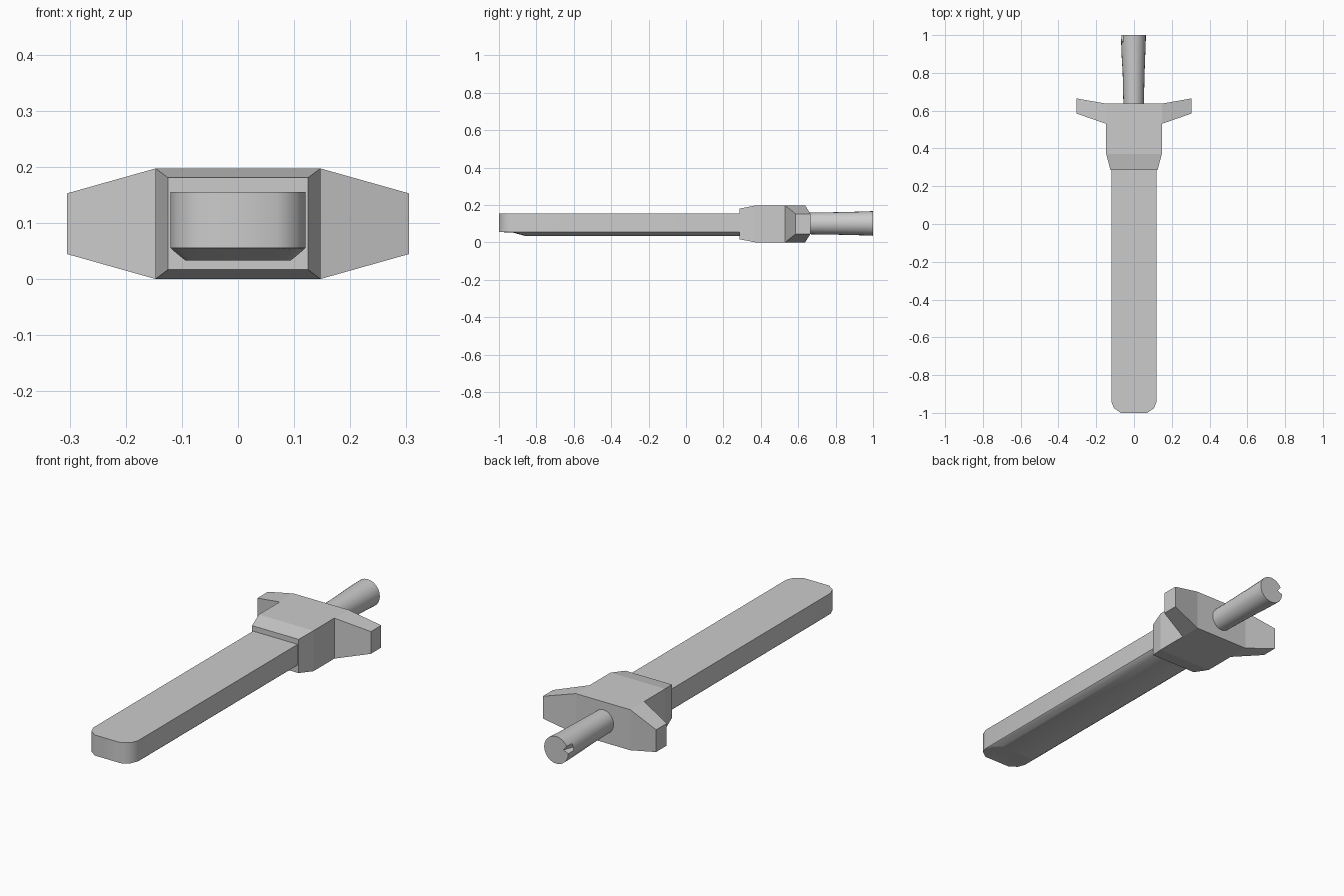
import bpy, bmesh, math

if "Cube" in bpy.data.objects:
    bpy.data.objects.remove(bpy.data.objects["Cube"])


def make_object(name, verts, faces, smooth=None):
    mesh = bpy.data.meshes.new(name)
    bm = bmesh.new()
    vs = [bm.verts.new(v) for v in verts]
    for f in faces:
        bm.faces.new([vs[i] for i in f])
    bmesh.ops.recalc_face_normals(bm, faces=bm.faces)
    bm.to_mesh(mesh)
    bm.free()
    ob = bpy.data.objects.new(name, mesh)
    bpy.context.collection.objects.link(ob)
    if smooth:
        bpy.ops.object.select_all(action='DESELECT')
        ob.select_set(True)
        bpy.context.view_layer.objects.active = ob
        bpy.ops.object.shade_smooth_by_angle(angle=math.radians(smooth))
    return ob


def loft(name, rings, smooth=None):
    """Skin a stack of equal-length closed rings and cap both ends."""
    n = len(rings[0])
    verts = [v for r in rings for v in r]
    faces = [(k*n + i, k*n + (i+1) % n, (k+1)*n + (i+1) % n, (k+1)*n + i)
             for k in range(len(rings) - 1) for i in range(n)]
    faces += [range(n), range((len(rings) - 1)*n, len(rings)*n)]
    return make_object(name, verts, faces, smooth)


def mirrored(half, z):
    """Closed plan outline from its +x half."""
    return [(x, y, z) for x, y in half] + [(-x, y, z) for x, y in reversed(half)]


# Blade: rounded tip, chamfered lower edges, underside rising at the tip
outer = [(0.07, -1), (0.106, -0.975), (0.12, -0.94), (0.12, 0.32)]
step = [(0.07, -0.925), (0.1, -0.915), (0.117, -0.9), (0.117, 0.32)]
lower = [(0.06, -0.855), (0.085, -0.85), (0.094, -0.84), (0.094, 0.32)]
loft("blade", [mirrored(outer, 0.155), mirrored(outer, 0.055),
               mirrored(step, 0.052), mirrored(lower, 0.033)], 40)

# Guard: tapered collar with a swept wing on each side (x, y, half height)
plan = [(0.125, 0.287, 0.082), (0.147, 0.37, 0.0985), (0.147, 0.53, 0.0985),
        (0.305, 0.585, 0.054), (0.305, 0.665, 0.054), (0.147, 0.637, 0.0985)]
mid = 0.0985
outline = plan + [(-x, y, h) for x, y, h in reversed(plan)]
n = len(outline)
verts = [(x, y, mid + s*h) for s in (1, -1) for x, y, h in outline]
faces = [(i, (i+1) % n, n + (i+1) % n, n + i) for i in range(n)]
for o in (0, n):
    for a, b in ((0, 1), (1, 2), (2, 5)):
        faces.append([o + k for k in (a, b, n-1-b, n-1-a)])
    faces += [[o + k for k in (2, 3, 4, 5)], [o + n-1-k for k in (2, 3, 4, 5)]]
make_object("guard", verts, faces)

# Handle: flared grip with a small notch in the end on the -x side
sides = 24
rings = []
for y, rx, rz, cx in ((0.62, 0.054, 0.057, -0.002), (0.8, 0.058, 0.06, -0.002),
                      (0.88, 0.062, 0.062, -0.003), (0.96, 0.065, 0.064, -0.003),
                      (1.0, 0.065, 0.066, -0.002)):
    ring = []
    for i in range(sides):
        a = 2*math.pi*i/sides
        k = 0.62 if y == 1.0 and i == 11 else 1
        ring.append((cx + k*rx*math.cos(a), y, 0.101 + k*rz*math.sin(a)))
    rings.append(ring)
loft("handle", rings, 40)
